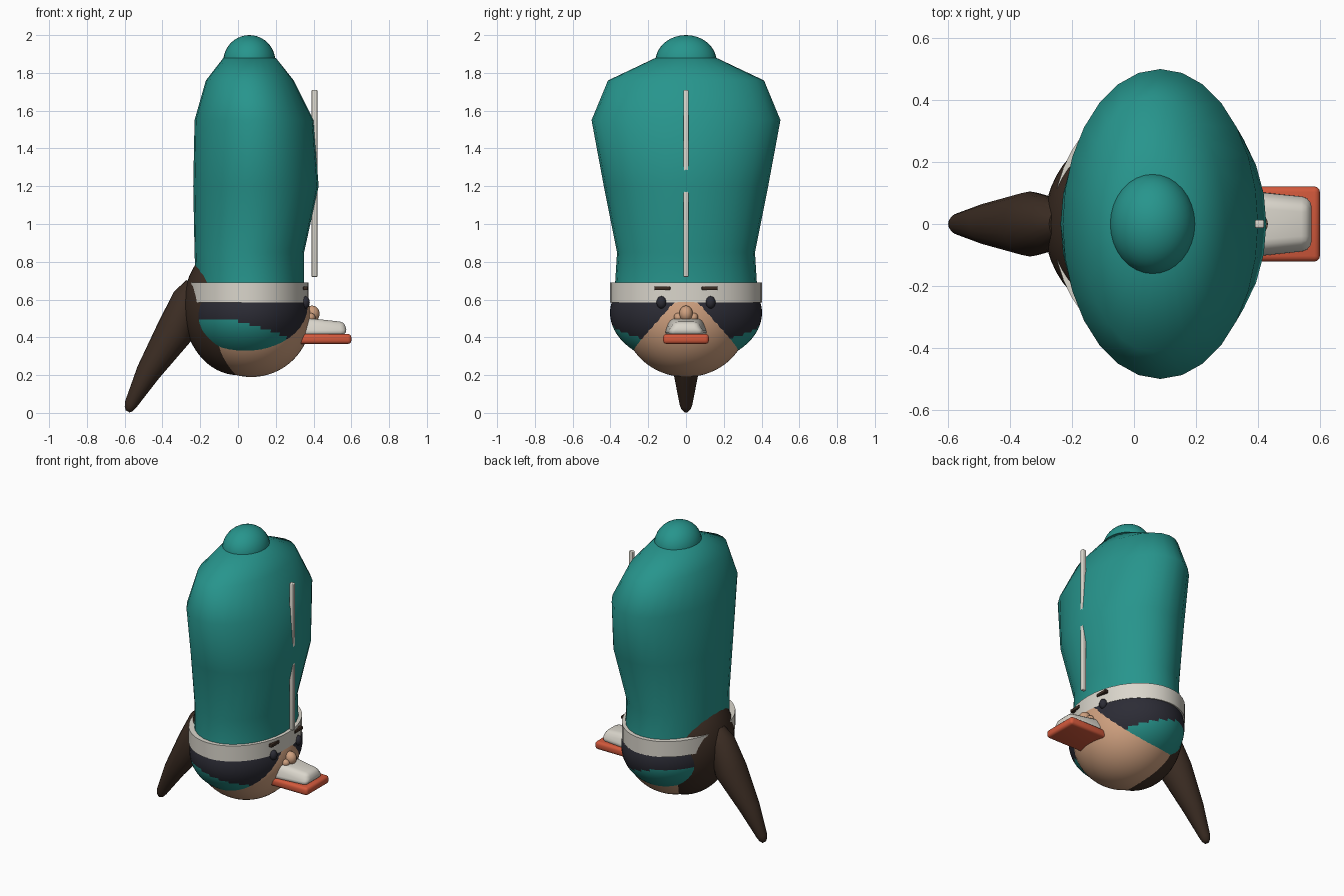
import bpy, bmesh, math
from mathutils import Vector

if "Cube" in bpy.data.objects:
    bpy.data.objects.remove(bpy.data.objects["Cube"])


def material(name, rgb):
    m = bpy.data.materials.new(name)
    m.diffuse_color = (*rgb, 1)
    m.use_nodes = True
    m.node_tree.nodes["Principled BSDF"].inputs["Base Color"].default_value = m.diffuse_color
    return m


TEAL = material("teal cloth", (0.02, 0.30, 0.265))
BROWN = material("dark brown hair", (0.045, 0.026, 0.017))
SKIN = material("skin", (0.62, 0.35, 0.21))
NAVY = material("dark navy", (0.025, 0.025, 0.036))
RED = material("orange red", (0.65, 0.10, 0.045))
WHITE = material("off white", (0.70, 0.67, 0.60))


def finish(name, bm, mats, smooth=40):
    """Turn a bmesh into a named, shaded object."""
    bmesh.ops.recalc_face_normals(bm, faces=bm.faces)
    me = bpy.data.meshes.new(name)
    bm.to_mesh(me)
    bm.free()
    ob = bpy.data.objects.new(name, me)
    bpy.context.collection.objects.link(ob)
    for m in mats:
        me.materials.append(m)
    bpy.ops.object.select_all(action='DESELECT')
    ob.select_set(True)
    bpy.context.view_layer.objects.active = ob
    if smooth:
        bpy.ops.object.shade_smooth_by_angle(angle=math.radians(smooth))
    return ob


def ellipsoid(name, centre, radii, mat, u=32, v=20):
    bm = bmesh.new()
    bmesh.ops.create_uvsphere(bm, u_segments=u, v_segments=v, radius=1)
    bmesh.ops.scale(bm, vec=radii, verts=bm.verts)
    bmesh.ops.translate(bm, vec=centre, verts=bm.verts)
    return finish(name, bm, [mat], 60)


def loft(name, rings, mat, n=28, axis=Vector((0, 0, 1)), smooth=50):
    """Bridge elliptical rings given as (centre, half x, half y)."""
    side = Vector((0, 1, 0))
    across = side.cross(axis).normalized()
    bm = bmesh.new()
    loops = []
    for c, rx, ry in rings:
        loops.append([bm.verts.new(Vector(c) + across * rx * math.cos(t) + side * ry * math.sin(t))
                      for t in (2 * math.pi * i / n for i in range(n))])
    for a, b in zip(loops, loops[1:]):
        for i in range(n):
            j = (i + 1) % n
            bm.faces.new((a[i], a[j], b[j], b[i]))
    bm.faces.new(loops[0])
    bm.faces.new(loops[-1])
    return finish(name, bm, [mat], smooth)


def block(name, lo, hi, mat, bevel=0.0, top=(1, 1), front=1.0):
    """Box with optional taper to the top and to the +x end."""
    bm = bmesh.new()
    bmesh.ops.create_cube(bm, size=1)
    for v in bm.verts:
        x, y, z = v.co
        if z > 0:
            x, y = x * top[0], y * top[1]
        if x > 0:
            y *= front
        v.co = [(a + b) / 2 + k * (b - a) for a, b, k in zip(lo, hi, (x, y, z))]
    if bevel:
        bmesh.ops.bevel(bm, geom=bm.edges[:], offset=bevel, segments=3, profile=0.5, affect='EDGES')
    return finish(name, bm, [mat], 40 if bevel else 0)


# Torso: x limits and half depth at each height
profile = [(0.60, -0.22, 0.35, 0.378), (0.69, -0.225, 0.35, 0.375), (0.85, -0.23, 0.35, 0.365),
           (1.20, -0.237, 0.427, 0.435), (1.55, -0.23, 0.40, 0.50),
           (1.76, -0.17, 0.295, 0.413), (1.88, -0.077, 0.20, 0.16)]
loft("torso", [(((a + b) / 2, 0, z), (b - a) / 2, d) for z, a, b, d in profile], TEAL, smooth=70)
ellipsoid("collar_knob", (0.06, 0, 1.86), (0.138, 0.162, 0.14), TEAL)

# Front zip bar
block("zip_bar", (0.39, -0.013, 0.72), (0.42, 0.013, 1.71), WHITE, 0.005)

# Hood shell with a dark mask above a sloping line
hood = ellipsoid("hood_and_mask", (0.06, 0, 0.53), (0.317, 0.402, 0.275), TEAL, 64, 48)
hood.data.materials.append(NAVY)
for p in hood.data.polygons:
    if p.center.z > 0.49 - 0.35 * max(0, p.center.x):
        p.material_index = 1

# Face and hair volumes
ellipsoid("face", (0.07, 0, 0.50), (0.315, 0.33, 0.31), SKIN, 48, 32)
ellipsoid("hair", (0.0, 0, 0.56), (0.29, 0.31, 0.36), BROWN, 48, 32)

# Headband
loft("headband", [((0.055, 0, z), 0.317, 0.402) for z in (0.585, 0.69)], WHITE, n=40)

# Ponytail
loft("ponytail", [((-0.235, 0, 0.68), 0.045, 0.05), ((-0.265, 0, 0.60), 0.085, 0.085),
                  ((-0.335, 0, 0.43), 0.10, 0.105), ((-0.475, 0, 0.215), 0.065, 0.067),
                  ((-0.568, 0, 0.045), 0.034, 0.034), ((-0.578, 0, 0.022), 0.025, 0.025),
                  ((-0.584, 0, 0.008), 0.012, 0.012)],
     BROWN, n=20, axis=Vector((0.5, 0, 0.87)), smooth=70)

# Eyes, brows and nostrils on both sides
for s, tag in ((-1, "left"), (1, "right")):
    ellipsoid(tag + "_eye", (0.355, s * 0.13, 0.585), (0.025, 0.026, 0.033), NAVY, 16, 10)
    block(tag + "_brow", (0.345, s * 0.125 - 0.042, 0.65), (0.37, s * 0.125 + 0.042, 0.67), BROWN, 0.004)
    ellipsoid(tag + "_nostril", (0.38, s * 0.04, 0.505), (0.03, 0.025, 0.025), SKIN, 16, 10)
ellipsoid("nose", (0.392, 0, 0.525), (0.04, 0.036, 0.043), SKIN, 20, 12)

# Muzzle: long wedge sloping down toward the front
muzzle = block("muzzle", (0.31, -0.122, 0.41), (0.575, 0.122, 0.505), WHITE, 0.03, (0.96, 0.72), 0.76)
for v in muzzle.data.vertices:
    if v.co.z > 0.45:
        v.co.z -= 0.12 * max(0, v.co.x - 0.36)

# Lower jaw plate
block("jaw_plate", (0.30, -0.121, 0.365), (0.60, 0.121, 0.418), RED, 0.018)
